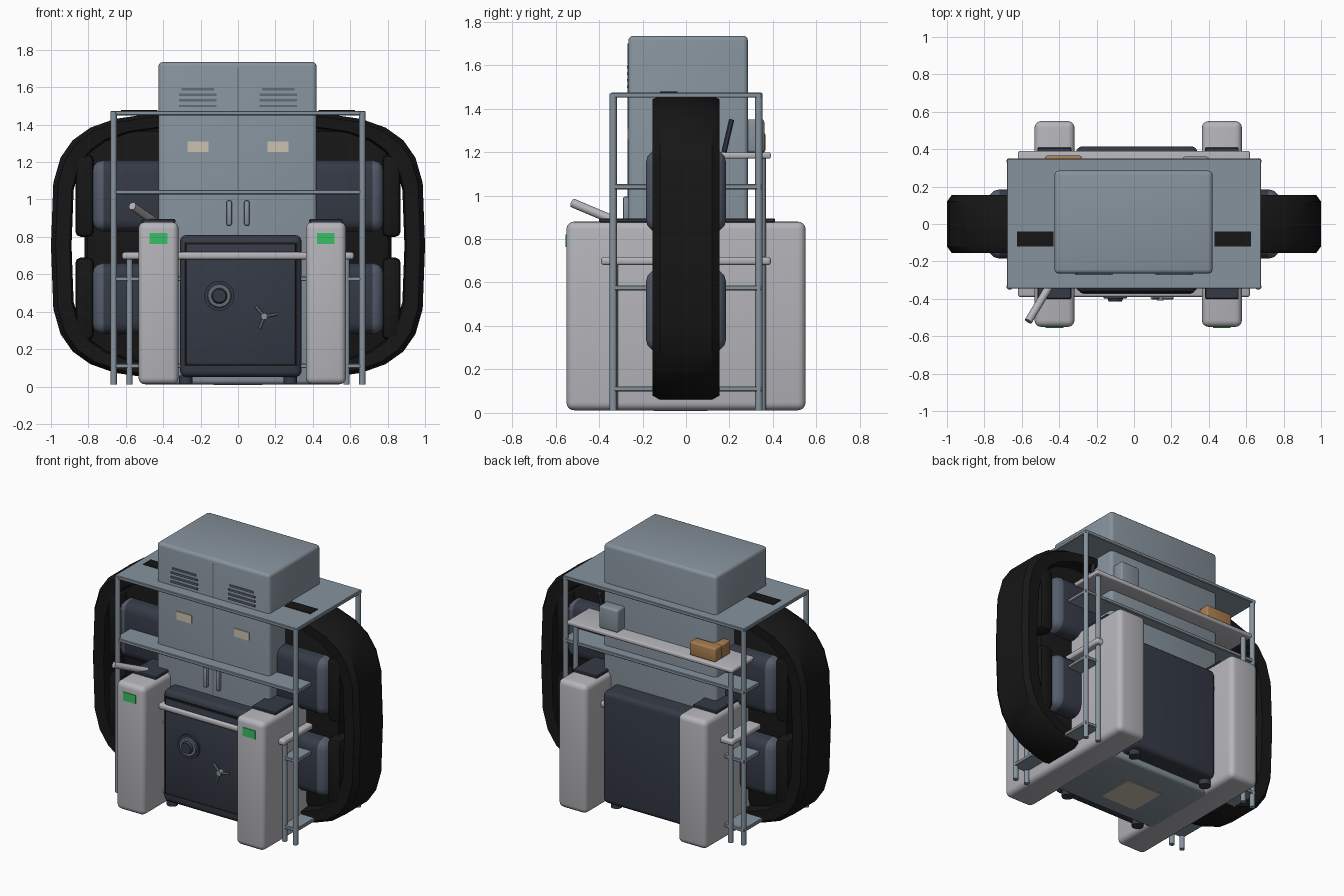
import bpy, bmesh, math
from mathutils import Vector

cube = bpy.data.objects.get("Cube")
if cube:
    bpy.data.objects.remove(cube, do_unlink=True)


def material(name, rgb):
    m = bpy.data.materials.new(name)
    m.use_nodes = True
    m.diffuse_color = (*rgb, 1)
    m.node_tree.nodes["Principled BSDF"].inputs["Base Color"].default_value = (*rgb, 1)
    return m


STEEL = material("blue grey steel", (0.24, 0.29, 0.335))
LIGHT = material("light grey", (0.46, 0.46, 0.49))
SLATE = material("dark slate", (0.035, 0.042, 0.06))
BLACK = material("black rubber", (0.008, 0.008, 0.008))
DRUM = material("dull blue", (0.09, 0.11, 0.15))
TAN = material("cream label", (0.6, 0.54, 0.44))
GREEN = material("green light", (0.04, 0.52, 0.13))
ORANGE = material("cardboard", (0.4, 0.21, 0.08))
DARK_STEEL = material("dark steel", (0.12, 0.15, 0.18))


def finish(bm, name, mat, smooth=True):
    bmesh.ops.recalc_face_normals(bm, faces=bm.faces)
    me = bpy.data.meshes.new(name)
    bm.to_mesh(me)
    bm.free()
    ob = bpy.data.objects.new(name, me)
    bpy.context.collection.objects.link(ob)
    me.materials.append(mat)
    if smooth:
        bpy.ops.object.select_all(action='DESELECT')
        ob.select_set(True)
        bpy.context.view_layer.objects.active = ob
        bpy.ops.object.shade_smooth_by_angle(angle=math.radians(35))
    return ob


def box(name, mat, x, y, z, bevel=0, segments=3):
    """Box given by its (min, max) range on each axis."""
    bm = bmesh.new()
    bmesh.ops.create_cube(bm, size=1)
    for v in bm.verts:
        v.co = [r[0] if c < 0 else r[1] for c, r in zip(v.co, (x, y, z))]
    if bevel:
        bmesh.ops.bevel(bm, geom=bm.edges[:], offset=bevel, segments=segments,
                        profile=0.5, affect='EDGES')
    return finish(bm, name, mat, bool(bevel))


def rod(name, mat, a, b, r, sides=12, r2=None):
    """Round bar between two points."""
    a, b = Vector(a), Vector(b)
    bm = bmesh.new()
    bmesh.ops.create_cone(bm, cap_ends=True, segments=sides, radius1=r,
                          radius2=r if r2 is None else r2, depth=(b - a).length)
    turn = (b - a).to_track_quat('Z', 'Y')
    for v in bm.verts:
        v.co = turn @ v.co + (a + b) / 2
    return finish(bm, name, mat)


def label(side):
    return "left" if side > 0 else "right"


# Locker with vents, labels, handles and a door seam
box("locker", STEEL, (-0.425, 0.42), (-0.265, 0.285), (0.012, 1.735), 0.022)
box("locker_seam", DARK_STEEL, (-0.003, 0.003), (-0.268, -0.26), (0.1, 1.7))
for s in (-1, 1):
    cx = s * 0.215
    for i in range(4):
        z = 1.5 + i * 0.03
        half = 0.1 - (0.012 if i == 3 else 0)
        box(f"{label(s)}_vent", DARK_STEEL, (cx - half, cx + half), (-0.272, -0.26), (z - 0.006, z + 0.006))
    box(f"{label(s)}_label", TAN, (cx - 0.056, cx + 0.056), (-0.27, -0.262), (1.255, 1.31))
    box(f"{label(s)}_locker_handle", STEEL, (s * 0.047 - 0.014, s * 0.047 + 0.014),
        (-0.29, -0.26), (0.86, 0.995), 0.009, 2)
box("base_label", TAN, (-0.13, 0.13), (-0.15, 0.1), (0.008, 0.016))

# Tall shelf rack around the locker
for s in (-1, 1):
    for y in (-0.335, 0.335):
        rod(f"{label(s)}_rack_post", STEEL, (s * 0.665, y, 0.01), (s * 0.665, y, 1.47), 0.017)
for z in (0.11, 0.575, 1.04, 1.462):
    box("rack_shelf", STEEL, (-0.68, 0.68), (-0.345, 0.35), (z - 0.012, z + 0.012), 0.004, 1)

# Workbench with a raised rear shelf
box("bench_top", LIGHT, (-0.62, 0.62), (-0.39, 0.39), (0.68, 0.718), 0.013)
box("rear_shelf", LIGHT, (-0.62, 0.62), (0.12, 0.39), (1.17, 1.198), 0.009)
for s in (-1, 1):
    for y, top in ((-0.33, 0.69), (0.35, 1.18)):
        rod(f"{label(s)}_bench_leg", STEEL, (s * 0.58, y, 0.01), (s * 0.58, y, top), 0.017)
box("shelf_tool_box", STEEL, (0.26, 0.4), (0.27, 0.36), (1.198, 1.35), 0.012)
box("shelf_parcel", ORANGE, (-0.475, -0.28), (0.29, 0.365), (1.198, 1.29), 0.01)
box("shelf_parcel_end", ORANGE, (-0.475, -0.4), (0.2, 0.3), (1.198, 1.29), 0.01)
rod("leaning_bar", SLATE, (0.5, 0.175, 1.2), (0.5, 0.21, 1.35), 0.012, 6)

# Gate pylons with dark caps and green lights
for s, cx in ((-1, -0.425), (1, 0.47)):
    box(f"{label(s)}_pylon", LIGHT, (cx - 0.107, cx + 0.107), (-0.55, 0.55), (0.012, 0.88), 0.035, 4)
    box(f"{label(s)}_pylon_cap", SLATE, (cx - 0.09, cx + 0.09), (-0.4, 0.41), (0.875, 0.895), 0.005, 1)
    box(f"{label(s)}_pylon_light", GREEN, (cx - 0.047, cx + 0.047), (-0.555, -0.547), (0.763, 0.82))
rod("gate_lever", LIGHT, (-0.45, -0.33, 0.885), (-0.565, -0.52, 0.965), 0.021)

# Safe with door, dial, three-spoke handle and feet
box("safe_body", SLATE, (-0.31, 0.34), (-0.365, 0.415), (0.05, 0.81), 0.035, 4)
box("safe_door_gap", BLACK, (-0.287, 0.317), (-0.368, -0.36), (0.11, 0.77))
box("safe_door", SLATE, (-0.277, 0.307), (-0.375, -0.36), (0.12, 0.76), 0.006, 2)
rod("dial_base", SLATE, (-0.1, -0.37, 0.485), (-0.1, -0.39, 0.485), 0.08, 24)
rod("dial_ring", DARK_STEEL, (-0.1, -0.385, 0.485), (-0.1, -0.397, 0.485), 0.068, 24, 0.06)
rod("dial_knob", SLATE, (-0.1, -0.39, 0.485), (-0.1, -0.415, 0.485), 0.045, 20, 0.035)
hub = Vector((0.14, -0.395, 0.375))
rod("handle_hub", STEEL, hub + Vector((0, 0.03, 0)), hub - Vector((0, 0.015, 0)), 0.018)
for i in range(3):
    a = math.radians(10 + 120 * i)
    rod("handle_spoke", STEEL, hub, hub + Vector((math.cos(a), 0, math.sin(a))) * 0.07, 0.008, 8)
for x in (-0.28, 0.28):
    for y in (-0.3, 0.34):
        rod("safe_foot", SLATE, (x, y, 0.015), (x, y, 0.06), 0.036, 16)

# Big rubber loop standing upright: rounded path swept with a flat band section
section = ((1.0, -0.12), (1.0, 0.12), (0.975, 0.155), (0.9, 0.15), (0.89, 0.1),
           (0.89, -0.1), (0.9, -0.15), (0.975, -0.155))
bm = bmesh.new()
rings = []
STEPS = 28
for i in range(STEPS):
    a = 2 * math.pi * i / STEPS
    c, s = math.cos(a), math.sin(a)
    x = math.copysign(abs(c) ** 0.5, c)
    z = math.copysign(abs(s) ** 0.5, s) * 0.715
    rings.append([bm.verts.new((x * k, y, 0.752 + z * k)) for k, y in section])
n = len(section)
for i in range(STEPS):
    p, q = rings[i], rings[(i + 1) % STEPS]
    for j in range(n):
        bm.faces.new((p[j], p[(j + 1) % n], q[(j + 1) % n], q[j]))
finish(bm, "rubber_loop", BLACK)

# Inner core of the loop with dark padded drums and black end frames
box("loop_core", BLACK, (-0.82, 0.82), (-0.09, 0.09), (0.12, 1.38), 0.06, 2)
for s in (-1, 1):
    for z in (0.47, 1.02):
        xs = sorted((s * 0.3, s * 0.78))
        drum = box(f"{label(s)}_drum", SLATE, xs, (-0.185, 0.185), (z - 0.19, z + 0.19), 0.06, 3)
        drum.data.materials.append(DRUM)
        for f in drum.data.polygons:
            if s * f.center.x > 0.715:
                f.material_index = 1
        xs = sorted((s * 0.77, s * 0.87))
        box(f"{label(s)}_drum_frame", BLACK, xs, (-0.155, 0.155), (z - 0.22, z + 0.22), 0.03, 2)
    xs = sorted((s * 0.43, s * 0.625))
    box(f"{label(s)}_loop_crest", BLACK, xs, (-0.12, -0.04), (1.47, 1.478))
